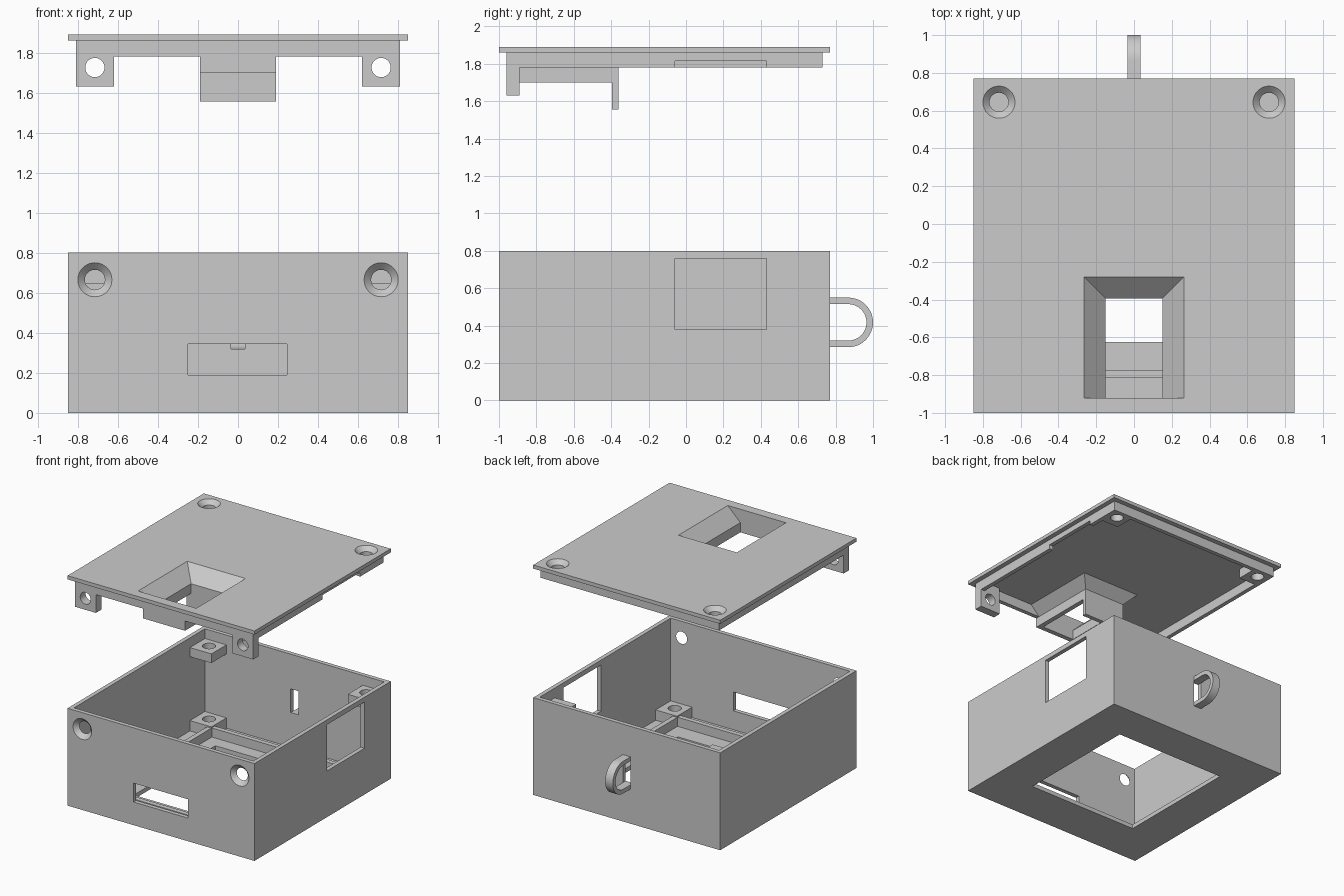
import bpy, bmesh, math
from mathutils import Matrix

if "Cube" in bpy.data.objects:
    bpy.data.objects.remove(bpy.data.objects["Cube"])


def make(name, bm):
    bmesh.ops.recalc_face_normals(bm, faces=bm.faces)
    me = bpy.data.meshes.new(name)
    bm.to_mesh(me)
    bm.free()
    ob = bpy.data.objects.new(name, me)
    bpy.context.collection.objects.link(ob)
    return ob


def frustum(name, r0, z0, r1, z1):
    """Solid between rectangle r0 = (x0, x1, y0, y1) at z0 and r1 at z1."""
    bm = bmesh.new()
    rings = []
    for (a, b, c, d), z in ((r0, z0), (r1, z1)):
        rings.append([bm.verts.new(p) for p in ((a, c, z), (b, c, z), (b, d, z), (a, d, z))])
    lo, hi = rings
    bm.faces.new(lo[::-1])
    bm.faces.new(hi)
    for i in range(4):
        j = (i + 1) % 4
        bm.faces.new((lo[i], lo[j], hi[j], hi[i]))
    return make(name, bm)


def box(x0, x1, y0, y1, z0, z1, name="piece"):
    r = (x0, x1, y0, y1)
    return frustum(name, r, z0, r, z1)


def cone(r1, r2, depth, loc, rx=0.0):
    bm = bmesh.new()
    bmesh.ops.create_cone(bm, cap_ends=True, segments=48, radius1=r1, radius2=r2, depth=depth,
                          matrix=Matrix.Translation(loc) @ Matrix.Rotation(rx, 4, 'X'))
    return make("piece", bm)


def combine(ob, tool, op):
    m = ob.modifiers.new("bool", 'BOOLEAN')
    m.operation, m.object, m.solver = op, tool, 'EXACT'
    bpy.context.view_layer.objects.active = ob
    bpy.ops.object.modifier_apply(modifier=m.name)
    bpy.data.objects.remove(tool, do_unlink=True)


def add(ob, *tools):
    for t in tools:
        combine(ob, t, 'UNION')


def cut(ob, *tools):
    for t in tools:
        combine(ob, t, 'DIFFERENCE')


def mirrored(s, a, b):
    return (a, b) if s > 0 else (-b, -a)


HX, HY = 0.715, 0.645     # screw positions

# Case: hollow tray with a rectangular floor opening
case = box(-.85, .85, -1, .77, 0, .8, "case")
cut(case, box(-.815, .815, -.965, .735, .035, .9))

# Ridge frame on the floor joining the corner posts
ridge = box(-.66, .66, -.815, .585, .03, .11)
cut(ridge, box(-.62, .62, -.775, .545, 0, .2))
add(case, ridge)
cut(case, box(-.51, .51, -.625, .435, -.1, .2))

for s in (-1, 1):
    xa, xb = mirrored(s, .62, .82)
    # Lower posts in four corners, screw lugs in the upper back corners
    for y0, y1, yc in ((.54, .74, HY), (-.97, -.77, -.875)):
        post = box(xa, xb, y0, y1, .03, .12)
        cut(post, cone(.05, .05, .16, (s * HX, yc, .12)))
        add(case, post)
    lug = box(xa, xb, .54, .74, .645, .72)
    cut(lug, cone(.05, .05, .3, (s * HX, HY, .68)))
    add(case, lug)
    # Countersunk front screw holes
    cut(case, cone(.05, .05, .1, (s * HX, -.98, .665), math.pi / 2),
        cone(.095, .05, .045, (s * HX, -.9875, .665), -math.pi / 2))

# Front slot, right window and back strap hole
cut(case, box(-.25, .245, -1.1, -.9, .19, .345),
    box(.7, .95, -.06, .43, .38, .76),
    box(-.035, .035, .7, .8, .32, .515))

# Strap loop: U-shaped band on the back
bm = bmesh.new()
rows = []
for r in (.1325, .0975):
    pts = [(.77, .4175 - r)]
    for i in range(25):
        t = -math.pi / 2 + math.pi * i / 24
        pts.append((.8675 + r * math.cos(t), .4175 + r * math.sin(t)))
    pts.append((.77, .4175 + r))
    rows.append([[bm.verts.new((x, y, z)) for y, z in pts] for x in (-.035, .035)])
(oa, ob_), (ia, ib) = rows
for p, q in ((oa, ob_), (ia, ib), (oa, ia), (ob_, ib)):
    for i in range(len(p) - 1):
        bm.faces.new((p[i], p[i + 1], q[i + 1], q[i]))
for i in (0, -1):
    bm.faces.new((oa[i], ob_[i], ib[i], ia[i]))
loop = make("strap_loop", bm)

# Lid: plate with an inset lip underneath
lid = box(-.85, .85, -1, .77, 1.86, 1.89, "lid")
add(lid, box(-.81, .81, -.96, .73, 1.78, 1.87))
cut(lid, box(-.775, .775, -.925, .695, 1.7, 1.86),
    box(.75, .9, -.06, .43, 1.7, 1.815))

# Back screw pads and front screw tabs
for s in (-1, 1):
    xa, xb = mirrored(s, .62, .81)
    add(lid, box(xa, xb, .54, .73, 1.78, 1.87),
        box(xa, xb, -.96, -.89, 1.63, 1.87))
    cut(lid, cone(.048, .048, .3, (s * HX, -.925, 1.725), math.pi / 2),
        cone(.05, .05, .4, (s * HX, HY, 1.85)),
        cone(.05, .095, .045, (s * HX, HY, 1.8775)))

# Funnel shell: sloped hopper, short tube and long back wall
add(lid, frustum("piece", (-.19, .19, -.96, -.36), 1.78, (-.28, .28, -.96, -.27), 1.87),
    box(-.19, .19, -.96, -.36, 1.70, 1.79),
    box(-.19, .19, -.395, -.36, 1.555, 1.75))
cut(lid, box(-.15, .15, -.92, -.395, 1.5, 1.80),
    frustum("piece", (-.15, .15, -.92, -.395), 1.78, (-.275, .275, -.92, -.27), 1.90))

# Smooth round holes and loop, sharp edges elsewhere
for o in (case, lid, loop):
    bpy.ops.object.select_all(action='DESELECT')
    o.select_set(True)
    bpy.context.view_layer.objects.active = o
    bpy.ops.object.shade_smooth_by_angle(angle=math.radians(25))
